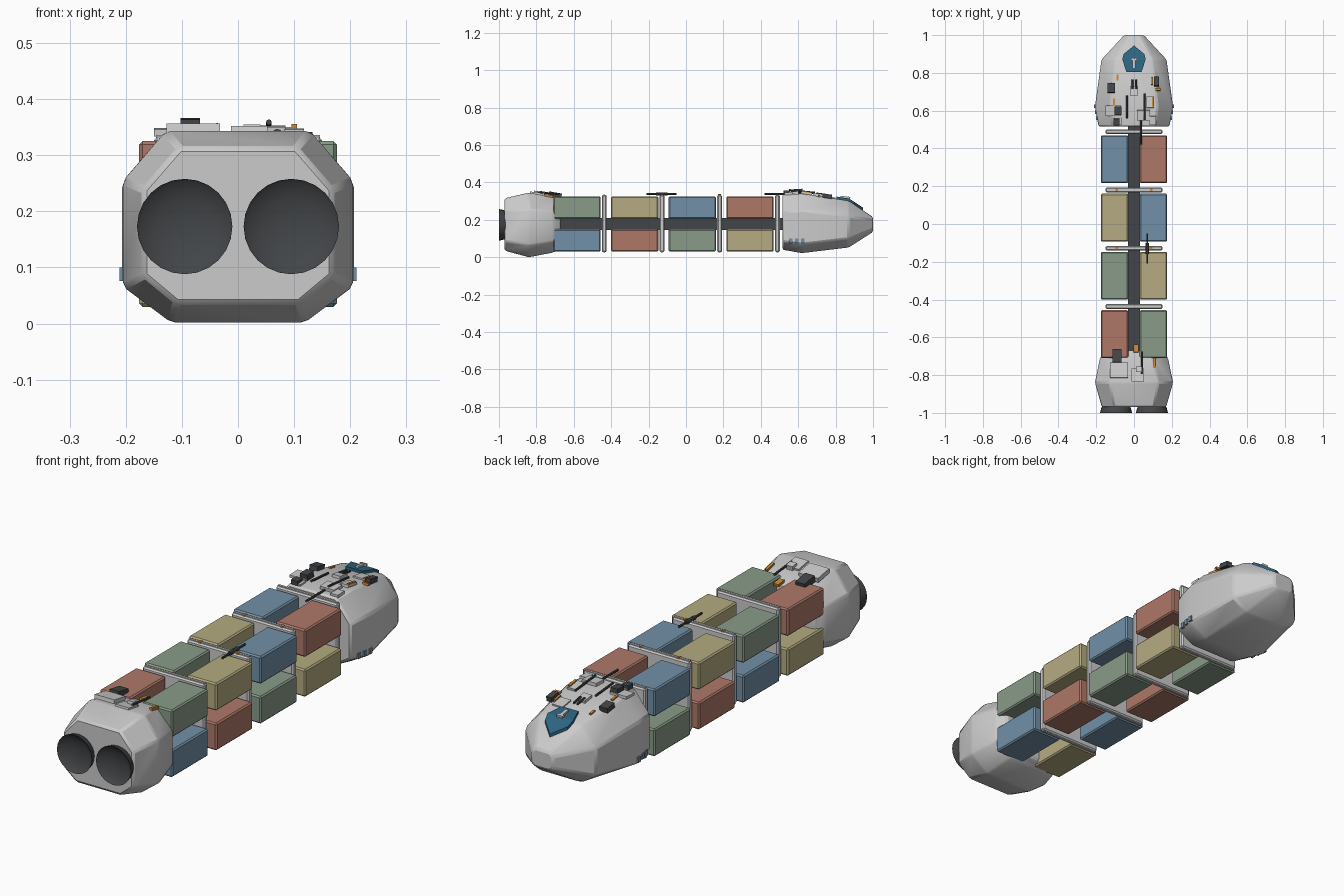
import bpy, bmesh, math
from mathutils import Matrix

if "Cube" in bpy.data.objects:
    bpy.data.objects.remove(bpy.data.objects["Cube"])


def material(name, rgb):
    m = bpy.data.materials.new(name)
    m.diffuse_color = (*rgb, 1)
    m.use_nodes = True
    m.node_tree.nodes["Principled BSDF"].inputs["Base Color"].default_value = m.diffuse_color
    return m


HULL = material("hull_grey", (0.60, 0.60, 0.60))
DARK = material("dark_metal", (0.055, 0.06, 0.065))
RED = material("container_red", (0.42, 0.19, 0.14))
GREEN = material("container_green", (0.25, 0.33, 0.25))
YELLOW = material("container_yellow", (0.46, 0.41, 0.22))
BLUE = material("container_blue", (0.17, 0.28, 0.39))
GLASS = material("canopy_teal", (0.026, 0.127, 0.22))
ORANGE = material("orange", (0.60, 0.24, 0.03))


def finish(name, bm, mat, bevel=0, smooth=0):
    bmesh.ops.recalc_face_normals(bm, faces=bm.faces)
    me = bpy.data.meshes.new(name)
    bm.to_mesh(me)
    bm.free()
    ob = bpy.data.objects.new(name, me)
    bpy.context.collection.objects.link(ob)
    me.materials.append(mat)
    if smooth:
        bpy.ops.object.select_all(action='DESELECT')
        ob.select_set(True)
        bpy.context.view_layer.objects.active = ob
        bpy.ops.object.shade_smooth_by_angle(angle=math.radians(smooth))
    if bevel:
        mod = ob.modifiers.new("bevel", 'BEVEL')
        mod.width = bevel
        mod.segments = 1
        mod.limit_method = 'ANGLE'
        mod.angle_limit = math.radians(20)
    return ob


def box(name, centre, size, mat, bevel=0, tilt=0):
    bm = bmesh.new()
    mtx = Matrix.Translation(centre) @ Matrix.Rotation(tilt, 4, 'X') @ Matrix.Diagonal((*size, 1))
    bmesh.ops.create_cube(bm, size=1, matrix=mtx)
    return finish(name, bm, mat, bevel)


def rod(name, centre, radius, length, mat, tilt=0):
    bm = bmesh.new()
    mtx = Matrix.Translation(centre) @ Matrix.Rotation(math.pi / 2 + tilt, 4, 'X')
    bmesh.ops.create_cone(bm, cap_ends=True, segments=8, radius1=radius, radius2=radius,
                          depth=length, matrix=mtx)
    return finish(name, bm, mat)


def bridge(bm, a, b):
    n = len(a)
    for i in range(n):
        bm.faces.new((a[i], a[(i + 1) % n], b[(i + 1) % n], b[i]))


def hull(name, sections):
    """Octagonal loft; section = y, half width, z low/high, top/bottom half width, side z low/high."""
    bm = bmesh.new()
    rings = []
    for y, w, z0, z1, tw, bw, s0, s1 in sections:
        half = [(bw, z0), (w, s0), (w, s1), (tw, z1)]
        pts = half + [(-x, z) for x, z in reversed(half)]
        rings.append([bm.verts.new((x, y, z)) for x, z in pts])
    for a, b in zip(rings, rings[1:]):
        bridge(bm, a, b)
    bm.faces.new(rings[0])
    bm.faces.new(rings[-1])
    return finish(name, bm, HULL, 0.008, 30)


# Engine block and nose section
hull("engine_hull", [
    (-0.97, 0.17, 0.035, 0.315, 0.105, 0.11, 0.085, 0.24),
    (-0.84, 0.207, 0.0, 0.345, 0.13, 0.12, 0.065, 0.255),
    (-0.71, 0.18, 0.025, 0.322, 0.10, 0.10, 0.085, 0.24),
    (-0.67, 0.15, 0.05, 0.31, 0.08, 0.08, 0.10, 0.22)])
hull("nose_hull", [
    (0.515, 0.187, 0.04, 0.335, 0.115, 0.11, 0.085, 0.24),
    (0.62, 0.207, 0.022, 0.34, 0.125, 0.12, 0.07, 0.25),
    (0.87, 0.172, 0.052, 0.302, 0.10, 0.10, 0.10, 0.22),
    (1.0, 0.052, 0.135, 0.215, 0.035, 0.035, 0.15, 0.20)])

# Engine nozzles: flared bell with a shallow bowl
for sx in (-1, 1):
    bm = bmesh.new()
    rings = []
    for y, r in ((-0.955, 0.068), (-0.975, 0.079), (-1.0, 0.085), (-0.994, 0.079),
                 (-0.982, 0.05), (-0.977, 0.015)):
        rings.append([bm.verts.new((sx * 0.095 + r * math.cos(k * math.tau / 24), y,
                                    0.173 + r * math.sin(k * math.tau / 24))) for k in range(24)])
    for a, b in zip(rings, rings[1:]):
        bridge(bm, a, b)
    bm.faces.new(rings[0])
    bm.faces.new(rings[-1])
    finish("engine_nozzle", bm, DARK, 0, 50)

# Central spine
box("spine", (0, -0.09, 0.177), (0.064, 1.24, 0.064), DARK)

# Cargo containers in four bays, colours shifting along each row
rows = {(1, 1): (GREEN, YELLOW, BLUE, RED), (-1, 1): (RED, GREEN, YELLOW, BLUE),
        (1, 0): (BLUE, RED, GREEN, YELLOW), (-1, 0): (YELLOW, BLUE, RED, GREEN)}
for (sx, up), mats in rows.items():
    for i, mat in enumerate(mats):
        box("container", (sx * 0.103, -0.583 + 0.3085 * i, 0.265 if up else 0.09),
            (0.146, 0.253, 0.12), mat, 0.006)

# Bulkhead frames between the bays
for i in range(4):
    y = -0.437 + 0.3085 * i
    box("bulkhead", (0, y, 0.18), (0.30, 0.026, 0.305), HULL, 0.006)
    box("bulkhead_ridge", (0, y, 0.18), (0.292, 0.01, 0.312), HULL)
    if i in (1, 2):
        for sx in (-1, 1):
            box("frame_clip", (sx * 0.092, y, 0.334), (0.012, 0.016, 0.008), ORANGE)


# Height and slope of the two decks
def deck(y):
    if y > 0.62:
        return 0.34 - (y - 0.62) * 0.152, -0.151
    if y > 0:
        return 0.335 + (y - 0.515) * 0.048, 0.048
    if y < -0.84:
        return 0.345, 0
    return 0.345 - (y + 0.84) * 0.177, -0.175


# Deck equipment: x, y, width, length, height
panels = [(0, 0.705, 0.04, 0.05, 0.016), (0.065, 0.77, 0.05, 0.06, 0.010),
          (0.085, 0.645, 0.04, 0.06, 0.014), (0.05, 0.575, 0.07, 0.055, 0.018),
          (-0.11, 0.60, 0.08, 0.055, 0.012), (0.10, 0.548, 0.035, 0.045, 0.014),
          (-0.085, 0.545, 0.04, 0.04, 0.012),
          (-0.08, -0.775, 0.095, 0.08, 0.020), (0.02, -0.80, 0.065, 0.07, 0.012),
          (0.025, -0.77, 0.03, 0.03, 0.024)]
units = [(-0.12, 0.72, 0.04, 0.05, 0.022), (0.12, 0.755, 0.026, 0.05, 0.022),
         (-0.085, 0.60, 0.035, 0.045, 0.030), (-0.092, 0.54, 0.032, 0.035, 0.024),
         (-0.09, -0.70, 0.045, 0.07, 0.030)]
clips = [(-0.087, 0.775, 0.01, 0.03, 0.01), (-0.105, 0.645, 0.01, 0.04, 0.01),
         (0.10, 0.645, 0.01, 0.05, 0.02), (0.125, 0.712, 0.03, 0.012, 0.01),
         (0.095, 0.757, 0.01, 0.04, 0.016), (0.01, -0.66, 0.025, 0.04, 0.012),
         (0.108, -0.735, 0.012, 0.05, 0.012)]
for name, mat, items in (("deck_panel", HULL, panels), ("deck_unit", DARK, units),
                         ("deck_clip", ORANGE, clips)):
    for x, y, w, l, h in items:
        z, slope = deck(y)
        box(name, (x, y, z + h / 2 - 0.004), (w, l, h), mat, 0, slope)

# Antenna rods: x, y, z, length, tilt
for x, y, z, length, tilt in ((-0.037, 0.62, 0.348, 0.12, -0.08), (0.055, 0.62, 0.352, 0.14, -0.1),
                              (0.037, 0.485, 0.338, 0.13, 0), (-0.008, 0.74, 0.335, 0.05, -0.15),
                              (0.01, 0.74, 0.335, 0.05, -0.15), (0.043, -0.735, 0.342, 0.12, -0.1),
                              (0.07, -0.13, 0.338, 0.16, 0)):
    rod("antenna_rod", (x, y, z), 0.005, length, DARK, tilt)
rod("antenna_mount", (0.07, -0.13, 0.338), 0.009, 0.06, DARK)

# Canopy: pointed plate folded over the nose ridge, with a hatch strip
bm = bmesh.new()
outline = [(0.045, 0.805, 0.0), (0.062, 0.872, 0.0), (0.0, 0.945, 0.0)]
layers = []
for lift in (-0.006, 0.012):
    ring = []
    for x, y in ((-0.04, 0.805), (0.04, 0.805), (0.062, 0.872), (0.055, 0.90), (0, 0.945),
                 (-0.055, 0.90), (-0.062, 0.872)):
        z = deck(y)[0] if y <= 0.872 else 0.302 - (y - 0.872) * 0.66
        ring.append(bm.verts.new((x, y, z + lift)))
    layers.append(ring)
bridge(bm, layers[0], layers[1])
for ring in layers:
    bm.faces.new((ring[0], ring[1], ring[2], ring[6]))
    bm.faces.new((ring[6], ring[2], ring[3], ring[5]))
    bm.faces.new((ring[5], ring[3], ring[4]))
finish("canopy", bm, GLASS)
box("canopy_hatch", (0, 0.85, 0.32), (0.014, 0.05, 0.01), HULL, 0, -0.15)
box("canopy_hatch_bar", (0, 0.872, 0.318), (0.03, 0.012, 0.01), HULL, 0, -0.15)

# Side windows
for sx in (-1, 1):
    for y in (0.56, 0.592, 0.624):
        x = 0.207 - max(0, 0.62 - y) * 0.19
        box("side_window", (sx * x, y, 0.088), (0.009, 0.018, 0.024), BLUE)
